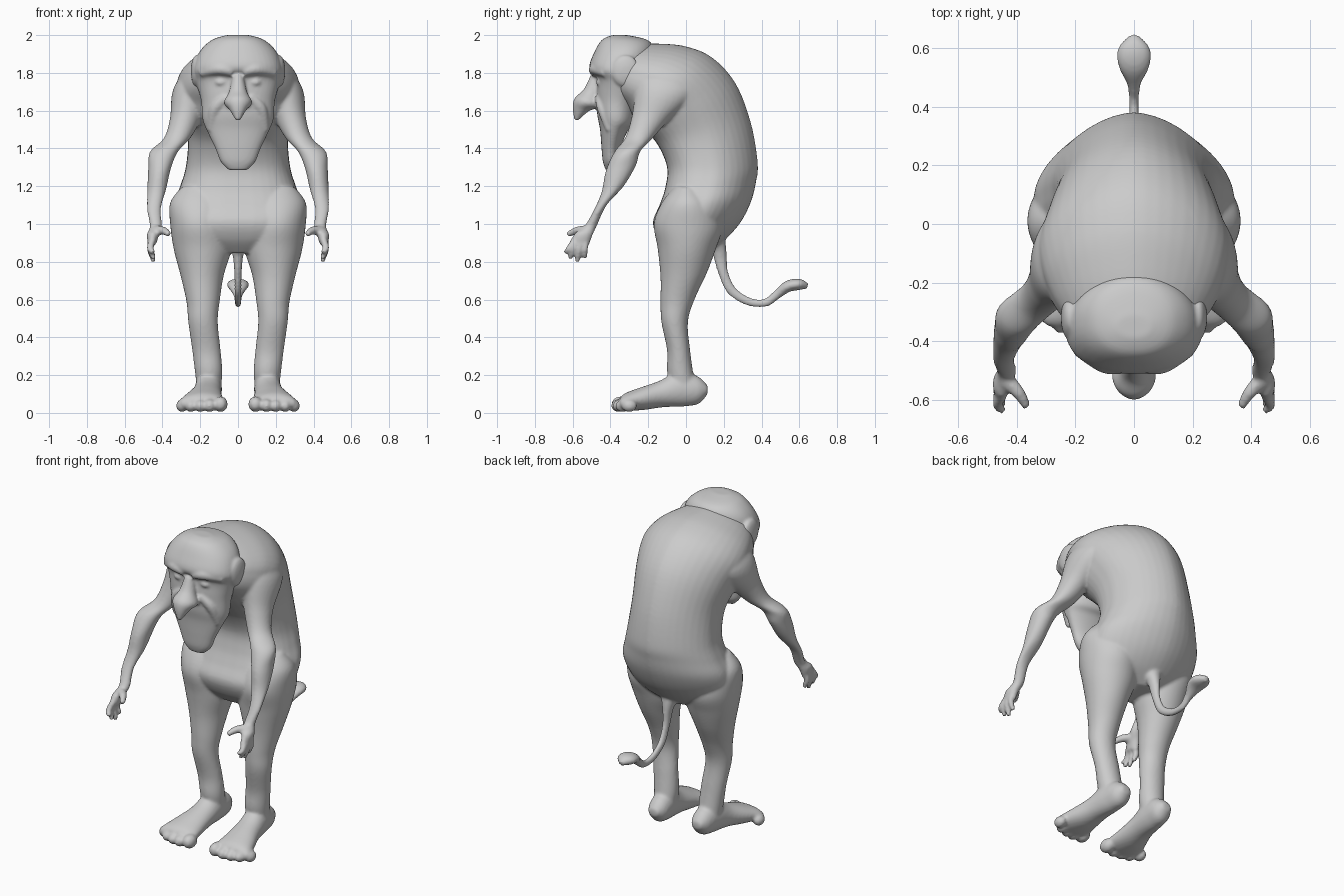
import bpy, bmesh, math
from mathutils import Vector, Matrix

SIDES, STEPS = 40, 6


def spline(rows):
    """Catmull-Rom interpolation of rows of numbers."""
    out = []
    for i in range(len(rows) - 1):
        p = [rows[max(0, min(len(rows) - 1, i + k))] for k in (-1, 0, 1, 2)]
        for s in range(STEPS):
            t = s / STEPS
            out.append([b + 0.5 * t * (c - a + t * (2*a - 5*b + 4*c - d + t * (3*(b - c) + d - a)))
                        for a, b, c, d in zip(*p)])
    return out + [list(rows[-1])]


def skin(bm, rings, pair, front=1.0, back=1.0):
    """Loft (centre, u, v) rings with capped ends; exponent < 1 squares, > 1 tapers that half."""
    for sx in ((1, -1) if pair else (1,)):
        loops = []
        for c, u, v in rings:
            loop = []
            for k in range(SIDES):
                a = math.tau * k / SIDES
                e = front if math.sin(a) < 0 else back
                ca, sa = (math.copysign(abs(f) ** e, f) for f in (math.cos(a), math.sin(a)))
                p = c + u * ca + v * sa
                loop.append(bm.verts.new((p.x * sx, p.y, p.z)))
            loops.append(loop)
        for a, b in zip(loops, loops[1:]):
            for k in range(SIDES):
                j = (k + 1) % SIDES
                bm.faces.new((a[k], a[j], b[j], b[k]))
        bm.faces.new(loops[0])
        bm.faces.new(loops[-1])


def loft(bm, rows, pair=False, front=1.0, back=1.0):
    """Rows: centre x, front y, z, back y, z, half width."""
    rings = []
    for x, y1, z1, y2, z2, w in spline(rows):
        p, q = Vector((x, y1, z1)), Vector((x, y2, z2))
        rings.append(((p + q) / 2, Vector((w, 0, 0)), (q - p) / 2))
    skin(bm, rings, pair, front, back)


def tube(bm, rows, pair=False):
    """Rows: centre x, y, z, half width, half depth along a path."""
    rows = spline(rows)
    pts = [Vector(r[:3]) for r in rows]
    ref = Vector((1, 0, 0))
    if abs((pts[-1] - pts[0]).normalized().x) > 0.7:
        ref = Vector((0, 0, 1))
    rings = []
    for i, r in enumerate(rows):
        t = (pts[min(i + 1, len(pts) - 1)] - pts[max(i - 1, 0)]).normalized()
        v = t.cross(ref).normalized()
        rings.append((pts[i], v.cross(t) * r[3], v * r[4]))
    skin(bm, rings, pair)


def ball(bm, pos, size):
    """Mirrored pair of ellipsoids."""
    for sx in (1, -1):
        m = Matrix.Translation((pos[0] * sx, pos[1], pos[2])) @ Matrix.Diagonal((*size, 1))
        bmesh.ops.create_icosphere(bm, subdivisions=3, radius=1, matrix=m)


def finish(bm, name, voxel, smooth):
    """Fuse the overlapping masses into one continuous skin."""
    bmesh.ops.recalc_face_normals(bm, faces=bm.faces)
    mesh = bpy.data.meshes.new(name)
    bm.to_mesh(mesh)
    bm.free()
    ob = bpy.data.objects.new(name, mesh)
    bpy.context.collection.objects.link(ob)
    mesh.polygons.foreach_set("use_smooth", [True] * len(mesh.polygons))
    r = ob.modifiers.new("fuse", 'REMESH')
    r.mode, r.voxel_size, r.use_smooth_shade = 'VOXEL', voxel, True
    s = ob.modifiers.new("soften", 'SMOOTH')
    s.factor, s.iterations = 0.5, smooth


body = bmesh.new()
# hunched torso
loft(body, [
    (0, -.08, .845, .12, .85, .12), (0, -.145, .92, .21, .92, .28),
    (0, -.175, 1.01, .29, 1.01, .335), (0, -.14, 1.1, .345, 1.12, .34),
    (0, -.11, 1.19, .37, 1.22, .305), (0, -.10, 1.3, .38, 1.32, .275),
    (0, -.15, 1.42, .345, 1.53, .265), (0, -.22, 1.5, .265, 1.74, .295),
    (0, -.28, 1.56, .14, 1.88, .325), (0, -.32, 1.62, 0, 1.94, .31),
    (0, -.36, 1.66, -.15, 1.955, .27), (0, -.4, 1.7, -.3, 1.95, .21)], front=.75, back=1.15)
# arms down to the palm
loft(body, [
    (.16, -.2, 1.87, .07, 1.86, .07), (.235, -.26, 1.75, .05, 1.69, .105),
    (.277, -.285, 1.58, -.10, 1.54, .083), (.322, -.32, 1.46, -.18, 1.45, .07),
    (.392, -.38, 1.38, -.242, 1.385, .074), (.415, -.425, 1.28, -.265, 1.31, .06),
    (.43, -.447, 1.17, -.33, 1.2, .05), (.445, -.49, 1.07, -.42, 1.1, .038),
    (.435, -.537, .99, -.472, .99, .032), (.45, -.59, .95, -.495, .94, .032),
    (.455, -.605, .90, -.512, .89, .023)], True)
# fingers and thumb
for y, ty, tz in ((-.59, -.64, .85), (-.57, -.614, .815), (-.548, -.575, .8), (-.526, -.533, .82)):
    tube(body, [(.452, y, .92, .018, .016), (.465, (y + ty) / 2 - .005, .87, .018, .015),
                (.445, ty, tz, .014, .011)], True)
tube(body, [(.44, -.53, .965, .028, .026), (.395, -.575, .965, .022, .022), (.365, -.625, .945, .015, .015)], True)
# legs
loft(body, [
    (.2, -.06, 1.2, .07, 1.19, .1), (.2, -.13, 1.11, .15, 1.11, .16),
    (.2, -.17, 1.0, .19, .98, .158), (.188, -.15, .87, .155, .86, .152),
    (.19, -.135, .72, .11, .74, .115), (.185, -.135, .58, .045, .6, .088),
    (.185, -.13, .48, .01, .48, .078), (.167, -.1, .33, .022, .33, .075),
    (.155, -.1, .22, .04, .2, .072), (.155, -.08, .1, .06, .1, .06)], True)
# feet
loft(body, [
    (.15, .115, .145, .115, .10, .03), (.15, .06, .195, .07, .05, .06),
    (.155, -.04, .22, 0, .035, .07), (.165, -.14, .17, -.12, .03, .078),
    (.18, -.24, .135, -.23, .015, .10), (.19, -.32, .105, -.32, .012, .118),
    (.195, -.35, .08, -.35, .02, .1)], True)
# toes
for x, y, r in ((.092, -.345, .042), (.15, -.355, .035), (.2, -.35, .033), (.25, -.335, .033), (.297, -.3, .034)):
    ball(body, (x, y, r + .004), (r * .9, r * 1.2, r))
# tail with tuft
tube(body, [
    (0, .14, .97, .09, .06), (0, .175, .86, .035, .04), (0, .195, .75, .02, .027),
    (0, .24, .65, .018, .026), (0, .33, .59, .017, .022), (0, .42, .583, .017, .022),
    (0, .48, .625, .024, .024), (0, .54, .67, .054, .03), (0, .6, .68, .055, .03),
    (0, .645, .67, .015, .014)])
finish(body, "body", .009, 6)

head = bmesh.new()
# skull, face and long jaw
loft(head, [
    (0, -.39, 2.0, -.31, 2.0, .06), (0, -.445, 1.975, -.2, 1.972, .14),
    (0, -.485, 1.91, -.17, 1.91, .205), (0, -.512, 1.83, -.19, 1.8, .235),
    (0, -.475, 1.77, -.22, 1.72, .22), (0, -.475, 1.68, -.25, 1.62, .195),
    (0, -.47, 1.58, -.27, 1.53, .188), (0, -.455, 1.5, -.31, 1.49, .165),
    (0, -.447, 1.4, -.345, 1.4, .12), (0, -.44, 1.33, -.355, 1.33, .092),
    (0, -.425, 1.286, -.385, 1.286, .05)], front=.88)
# hooked nose
loft(head, [
    (0, -.505, 1.79, -.44, 1.76, .03), (0, -.54, 1.715, -.45, 1.67, .05),
    (0, -.59, 1.665, -.45, 1.62, .075), (0, -.6, 1.61, -.51, 1.60, .045),
    (0, -.59, 1.545, -.568, 1.55, .012)])
# brows, cheek folds, eyes, ears
tube(head, [(.03, -.485, 1.805, .025, .025), (.1, -.48, 1.82, .03, .03), (.19, -.42, 1.80, .025, .03)], True)
tube(head, [(.06, -.462, 1.67, .025, .02), (.12, -.445, 1.61, .03, .025), (.145, -.40, 1.5, .022, .025)], True)
ball(head, (.09, -.455, 1.75), (.032, .022, .02))
ball(head, (.22, -.32, 1.81), (.03, .075, .085))
finish(head, "head", .008, 6)
